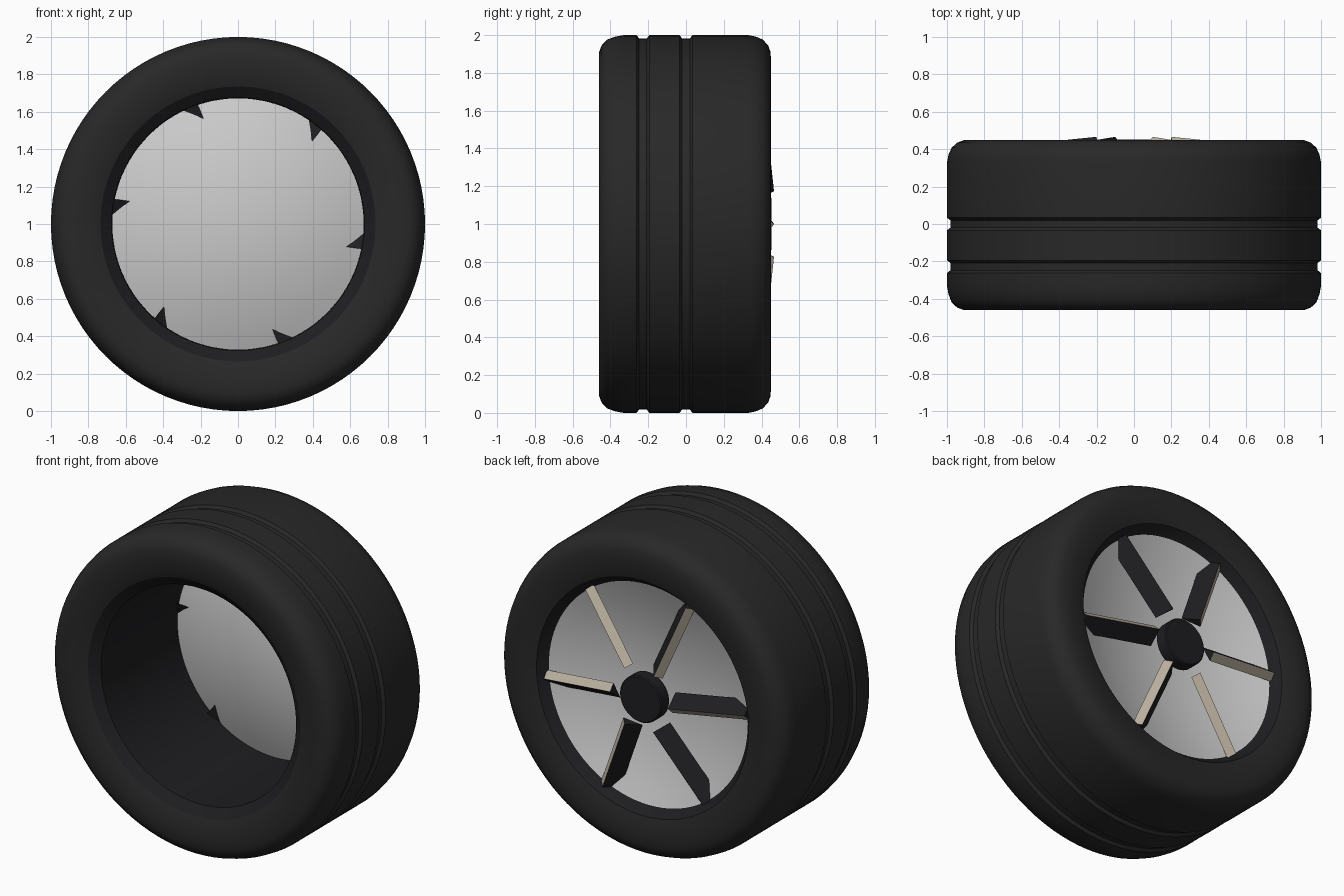
import bpy, bmesh
from math import sin, cos, pi, radians
from mathutils import Vector

if "Cube" in bpy.data.objects:
    bpy.data.objects.remove(bpy.data.objects["Cube"])


def material(name, rgb):
    m = bpy.data.materials.new(name)
    m.diffuse_color = (*rgb, 1)
    m.use_nodes = True
    m.node_tree.nodes["Principled BSDF"].inputs["Base Color"].default_value = m.diffuse_color
    return m


rubber = material("rubber", (0.021, 0.021, 0.021))
dark_metal = material("dark_metal", (0.013, 0.013, 0.015))
champagne = material("champagne", (0.5, 0.44, 0.35))


def finish(bm, name, mats, smooth=True):
    bmesh.ops.remove_doubles(bm, verts=bm.verts, dist=1e-5)
    me = bpy.data.meshes.new(name)
    bm.to_mesh(me)
    bm.free()
    ob = bpy.data.objects.new(name, me)
    bpy.context.collection.objects.link(ob)
    for m in mats:
        me.materials.append(m)
    if smooth:
        bpy.ops.object.select_all(action='DESELECT')
        ob.select_set(True)
        bpy.context.view_layer.objects.active = ob
        bpy.ops.object.shade_smooth_by_angle(angle=radians(35))
    return ob


def lathe(name, profile, mats, n=96):
    """Spin (y, radius) points round the wheel axle at z = 1."""
    bm = bmesh.new()
    rings = [[bm.verts.new((r * cos(2 * pi * j / n), y, 1 + r * sin(2 * pi * j / n)))
              for j in range(n)] for y, r in profile]
    for a, b in zip(rings, rings[1:]):
        for j in range(n):
            k = (j + 1) % n
            bm.faces.new((a[j], b[j], b[k], a[k]))
    return finish(bm, name, mats)


# Tyre: sidewalls, rounded shoulders and two tread grooves
def groove(y):
    return [(y - .034, 1.0), (y - .02, .982), (y + .02, .982), (y + .034, 1.0)]


lathe("tyre",
      [(-.435, .735), (-.452, .78), (-.46, .85), (-.46, .91), (-.447, .945), (-.42, .975),
       (-.375, .992), (-.33, 1.0)]
      + groove(-.228) + groove(0)
      + [(.33, 1.0), (.37, .992), (.408, .975), (.435, .945), (.448, .91), (.45, .85),
         (.443, .78), (.43, .735)], [rubber])

# Rim barrel with flared lips
lathe("rim", [(.43, .735), (.385, .705), (.36, .672), (-.39, .676), (-.435, .735)],
      [dark_metal])

# Dished wheel disc, concave towards the back
lathe("disc", [(.235 + .29 * r * r, r) for r in (.705, .6, .5, .4, .3, .2, .1, 0)], [])

# Hub cap
lathe("hub_cap", [(.375, 0), (.375, .145), (.445, .145), (.452, .138), (.452, 0)],
      [dark_metal], 48)


# Spokes: slanted wedges with a narrow light face and a wide dark face
def spoke(i, length=.5):
    phi = i * pi / 3
    lean = phi - radians(8)
    start = Vector((.2 * cos(phi), .466, 1 + .2 * sin(phi)))
    run = Vector((cos(lean), -.1, sin(lean))) * length
    t = Vector((-sin(lean), 0, cos(lean)))
    y = Vector((0, 1, 0))
    section = [Vector(), .039 * t - .041 * y, -.068 * t - .09 * y]
    bm = bmesh.new()
    a = [bm.verts.new(start + o) for o in section]
    b = [bm.verts.new(start + o + run) for o in section]
    for k in range(3):
        m = (k + 1) % 3
        f = bm.faces.new((a[k], a[m], b[m], b[k]))
        f.material_index = 1 if k == 0 else 0
    bm.faces.new(a)
    bm.faces.new(b)
    bmesh.ops.recalc_face_normals(bm, faces=bm.faces)
    finish(bm, f"spoke_{i + 1}", [dark_metal, champagne], False)


for i in range(6):
    spoke(i)
